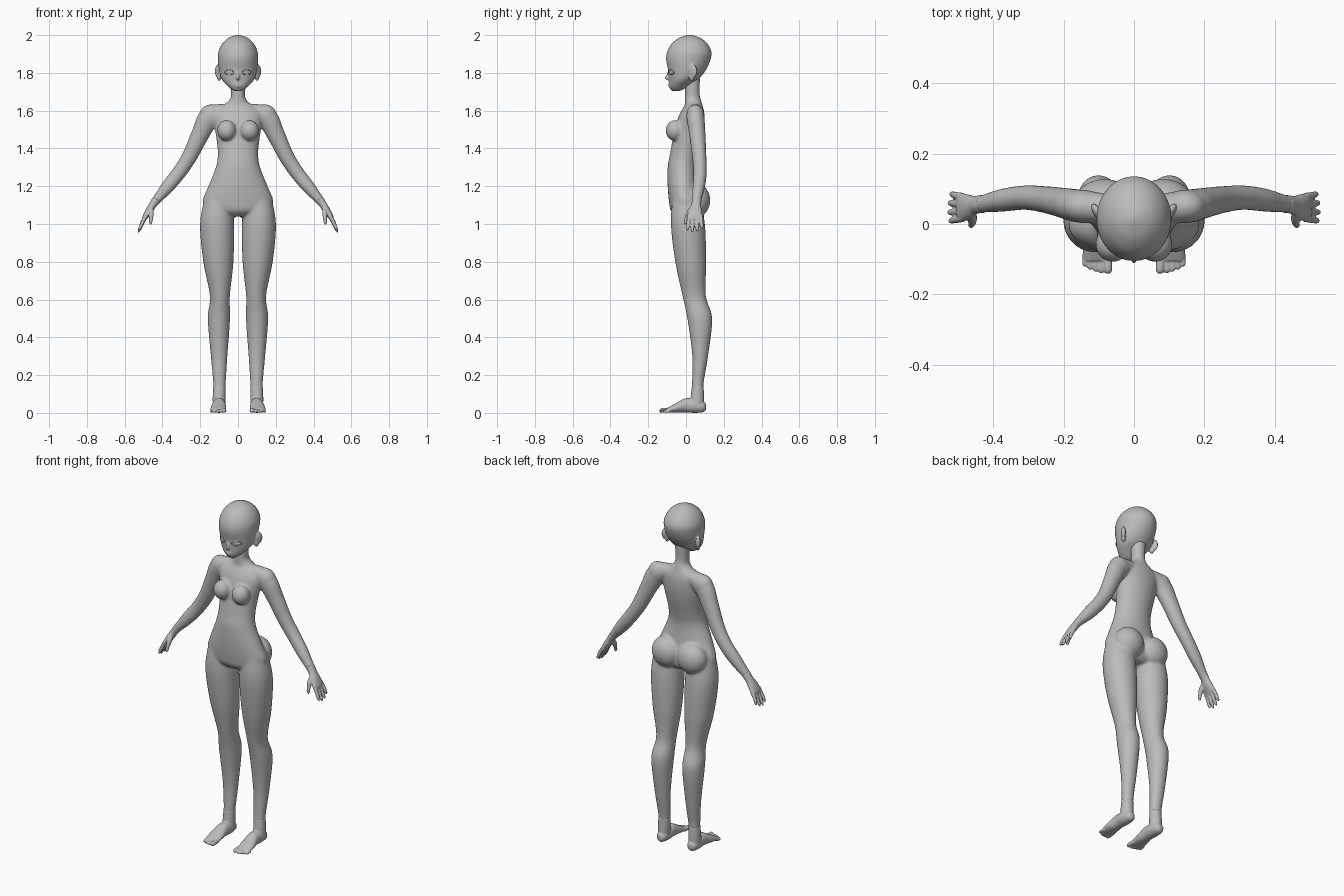
import bpy, bmesh, math
from mathutils import Vector, Matrix

skin = bpy.data.materials.new("plain grey")
skin.diffuse_color = (0.5, 0.5, 0.5, 1)


def spline(rows, sub=5):
    """Catmull-Rom through rows of numbers."""
    pts = [Vector(r) for r in rows]
    pts = [2 * pts[0] - pts[1]] + pts + [2 * pts[-1] - pts[-2]]
    out = []
    for i in range(1, len(pts) - 2):
        p0, p1, p2, p3 = pts[i - 1:i + 3]
        for k in range(sub):
            t = k / sub
            out.append(0.5 * (2 * p1 + (p2 - p0) * t + (2 * p0 - 5 * p1 + 4 * p2 - p3) * t * t
                              + (3 * p1 - p0 - 3 * p2 + p3) * t ** 3))
    return out + [pts[-2]]


def loft(bm, rows, side=1, axis=None, ref=(0, 1, 0), n=32):
    """Closed tube through rows of (x, y, z, radius across, radius along ref)."""
    rows = spline(rows)
    cs = [Vector((r[0] * side, r[1], r[2])) for r in rows]
    rings = []
    for i, r in enumerate(rows):
        t = Vector(axis) if axis else (cs[min(i + 1, len(cs) - 1)] - cs[max(i - 1, 0)]).normalized()
        v = Vector(ref)
        v = (v - t * v.dot(t)).normalized()
        u = v.cross(t)
        rings.append([bm.verts.new(cs[i] + u * r[3] * math.cos(a) + v * r[4] * math.sin(a))
                      for a in (2 * math.pi * k / n for k in range(n))])
    for a, b in zip(rings, rings[1:]):
        for k in range(n):
            bm.faces.new((a[k], a[(k + 1) % n], b[(k + 1) % n], b[k]))
    bm.faces.new(rings[0])
    bm.faces.new(rings[-1])


def stack(bm, rows):
    """Centred horizontal sections: (z, half width, front y, back y)."""
    loft(bm, [(0, (f + b) / 2, z, w, (b - f) / 2) for z, w, f, b in rows], axis=(0, 0, 1), n=48)


def ball(bm, c, r, side=1, turn=0):
    m = Matrix.Translation((c[0] * side, c[1], c[2])) @ Matrix.Rotation(turn * side, 4, 'Z') \
        @ Matrix.Diagonal((*r, 1))
    bmesh.ops.create_uvsphere(bm, u_segments=32, v_segments=20, radius=1, matrix=m)


def finish(bm, name, voxel=None, smooth=0):
    """Store the mesh; voxel fuses the overlapping forms into one smooth skin."""
    bmesh.ops.recalc_face_normals(bm, faces=bm.faces)
    me = bpy.data.meshes.new(name)
    bm.to_mesh(me)
    bm.free()
    me.materials.append(skin)
    me.polygons.foreach_set("use_smooth", [True] * len(me.polygons))
    ob = bpy.data.objects.new(name, me)
    bpy.context.collection.objects.link(ob)
    if voxel:
        m = ob.modifiers.new("fuse", 'REMESH')
        m.mode, m.voxel_size, m.use_smooth_shade = 'VOXEL', voxel, True
        m = ob.modifiers.new("soften", 'SMOOTH')
        m.factor, m.iterations = 0.5, smooth


SIDES = (1, -1)

# Body: torso, neck, legs and arms
bm = bmesh.new()
stack(bm, [(1.645, .05, .005, .08), (1.62, .10, -.012, .09), (1.58, .13, -.035, .098),
           (1.52, .125, -.055, .098), (1.45, .114, -.07, .088), (1.37, .107, -.085, .07),
           (1.30, .117, -.097, .06), (1.20, .157, -.097, .07), (1.12, .187, -.09, .085),
           (1.07, .16, -.08, .085), (1.04, .07, -.05, .06)])
stack(bm, [(1.78, .04, -.005, .075), (1.70, .037, -.006, .072), (1.665, .04, -.006, .077),
           (1.635, .065, -.006, .085), (1.60, .085, -.01, .085)])
for s in SIDES:
    ball(bm, (.06, -.058, 1.495), (.05, .05, .055), s)
    ball(bm, (.083, .058, 1.125), (.088, .07, .088), s)
    # leg
    loft(bm, [(.105, .0, 1.15, .07, .07), (.111, .010, 1.0, .09, .09), (.104, .025, .8, .08, .082),
              (.096, .043, .62, .053, .062), (.101, .073, .5, .059, .066),
              (.1, .075, .3, .044, .042), (.098, .062, .15, .033, .031),
              (.1, .06, .06, .033, .035)], s, axis=(0, 0, 1))
    # shoulder and arm
    ball(bm, (.145, .05, 1.573), (.06, .048, .06), s)
    loft(bm, [(.07, .045, 1.60, .04, .04), (.15, .05, 1.565, .056, .047), (.2, .06, 1.475, .048, .043),
              (.255, .07, 1.36, .041, .038), (.31, .075, 1.275, .038, .035),
              (.37, .068, 1.2, .035, .033), (.425, .058, 1.135, .025, .026),
              (.452, .054, 1.105, .02, .025)], s)
finish(bm, "body", .007, 8)

# Head: skull with jaw, nose, lips, brows and ears
bm = bmesh.new()
stack(bm, [(1.703, .016, -.07, -.04), (1.712, .034, -.082, -.015), (1.735, .06, -.09, .02),
           (1.77, .088, -.091, .07), (1.82, .101, -.096, .108), (1.87, .106, -.105, .13),
           (1.91, .104, -.10, .135), (1.95, .087, -.08, .117), (1.98, .059, -.046, .085),
           (1.995, .03, -.012, .05), (2.002, .006, .012, .024)])
ball(bm, (0, -.092, 1.772), (.009, .022, .011))
loft(bm, [(0, -.088, 1.815, .004, .006), (0, -.094, 1.79, .006, .01),
          (0, -.102, 1.774, .007, .011)], axis=(0, 0, 1))
for z, w in ((1.739, .022), (1.729, .017)):
    ball(bm, (0, -.082, z), (w, .013, .005))
for s in SIDES:
    ball(bm, (.106, .036, 1.808), (.012, .026, .036), s, -.5)
    ball(bm, (.1, .03, 1.782), (.012, .016, .025), s, -.3)
finish(bm, "head", .005, 4)

# Eyes with upper and lower lid rims
bm = bmesh.new()
for s in SIDES:
    ball(bm, (.047, -.068, 1.802), (.021, .0145, .013), s, .45)
    for h in (.014, -.012):
        arc = []
        for k in range(7):
            a = math.pi * k / 6
            x = .047 - .025 * math.cos(a)
            arc.append((x, -.002 - .0915 * math.sqrt(1 - (x / .097) ** 2),
                        1.802 + h * math.sin(a), .002, .0035))
        loft(bm, arc, s, n=8)
finish(bm, "eyes")

# Hands: palm, four fingers and thumb
bm = bmesh.new()
for s in SIDES:
    loft(bm, [(.43, .057, 1.13, .024, .026), (.452, .054, 1.1, .02, .026),
              (.472, .049, 1.068, .019, .036), (.49, .047, 1.04, .015, .04),
              (.498, .047, 1.022, .010, .036)], s)
    for y, dy, k in ((.078, .008, .78), (.057, .003, .95), (.036, -.003, 1), (.016, -.008, .88)):
        loft(bm, [(.486, y, 1.045, .011, .011), (.505, y + dy * .4, 1.045 - .04 * k, .010, .010),
                  (.496 + .026 * k, y + dy * .8, 1.045 - .075 * k, .0085, .0085),
                  (.497 + .031 * k, y + dy, 1.045 - .09 * k, .003, .003)], s, n=12)
    loft(bm, [(.462, .036, 1.085, .014, .016), (.459, .014, 1.055, .013, .014),
              (.461, .001, 1.025, .010, .010), (.463, -.004, 1.005, .008, .008),
              (.464, -.006, .997, .003, .003)], s, n=12)
finish(bm, "hands", .0035, 3)

# Feet: ankle, sole and five toes
bm = bmesh.new()
for s in SIDES:
    loft(bm, [(.098, .062, .14, .033, .031), (.1, .06, .08, .034, .036), (.1, .055, .03, .033, .04)],
         s, axis=(0, 0, 1))
    loft(bm, [(.1, .106, .032, .012, .014), (.1, .092, .032, .027, .028), (.1, .05, .036, .035, .036),
              (.1, .0, .04, .035, .038), (.103, -.05, .027, .041, .026),
              (.104, -.09, .016, .041, .015), (.104, -.105, .013, .036, .010)],
         s, axis=(0, -1, 0), ref=(0, 0, 1))
    for i in range(5):
        x = .074 + .0155 * i + (.004 if i else 0)
        r = .0125 if i == 0 else .0095 - .0005 * i
        tip = -.141 + .0012 * i * i
        loft(bm, [(x, -.085, r + .002, r, r), (x, tip + .02, r + .001, r, r),
                  (x, tip + .006, r, r * .9, r * .9), (x, tip, r, r * .4, r * .4)],
             s, axis=(0, -1, 0), ref=(0, 0, 1), n=12)
finish(bm, "feet", .0035, 3)
